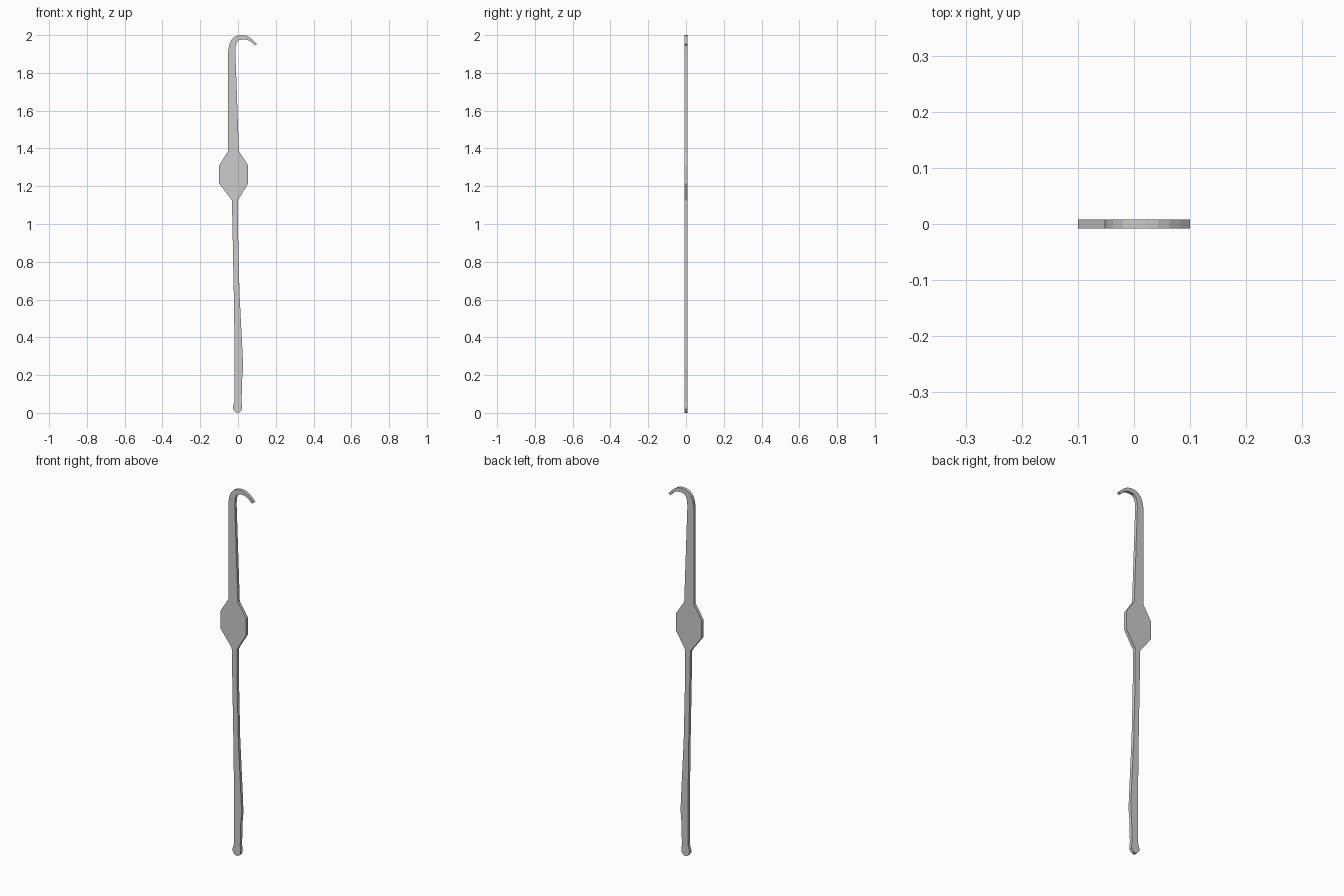
import bpy, bmesh

HALF_THICKNESS = 0.0083

# Outline in (x, z), walked clockwise from the foot's left side
left_shaft = [(-0.026, 0.02), (-0.026, 0.035), (-0.019, 0.06), (-0.019, 0.40),
              (-0.022, 0.62), (-0.032, 1.125)]
left_plate = [(-0.10, 1.215), (-0.10, 1.31), (-0.053, 1.385)]
hook_outer = [(-0.053, 1.91), (-0.047, 1.946), (-0.037, 1.972), (-0.02, 1.990),
              (0.0, 1.998), (0.022, 2.0), (0.043, 1.997), (0.063, 1.987),
              (0.082, 1.971), (0.10, 1.952)]
hook_inner = [(0.088, 1.945), (0.074, 1.960), (0.060, 1.970), (0.044, 1.976),
              (0.024, 1.977), (0.006, 1.973), (-0.006, 1.961), (-0.012, 1.942),
              (-0.014, 1.91)]
right_plate = [(0.005, 1.385), (0.054, 1.31), (0.054, 1.215), (-0.001, 1.125)]
right_shaft = [(0.001, 0.92), (0.008, 0.63), (0.025, 0.30), (0.027, 0.24),
               (0.022, 0.18), (0.019, 0.06), (0.022, 0.035), (0.022, 0.02)]
foot = [(0.011, 0.005), (-0.002, 0.0), (-0.015, 0.005)]


def extrude_outline(name, outline, half):
    """Flat plate in the XZ plane, centred on y = 0."""
    bm = bmesh.new()
    face = bm.faces.new([bm.verts.new((x, -half, z)) for x, z in outline])
    out = bmesh.ops.extrude_face_region(bm, geom=[face])
    for v in out["geom"]:
        if isinstance(v, bmesh.types.BMVert):
            v.co.y = half
    bmesh.ops.recalc_face_normals(bm, faces=bm.faces)
    # Concave caps become clean triangles
    bmesh.ops.triangulate(bm, faces=[f for f in bm.faces if len(f.verts) > 4])
    mesh = bpy.data.meshes.new(name)
    bm.to_mesh(mesh)
    bm.free()
    obj = bpy.data.objects.new(name, mesh)
    bpy.context.collection.objects.link(obj)
    return obj


# One-piece flat rod: shaft, octagonal plate and hook
extrude_outline("hooked_rod",
                left_shaft + left_plate + hook_outer + hook_inner
                + right_plate + right_shaft + foot,
                HALF_THICKNESS)
